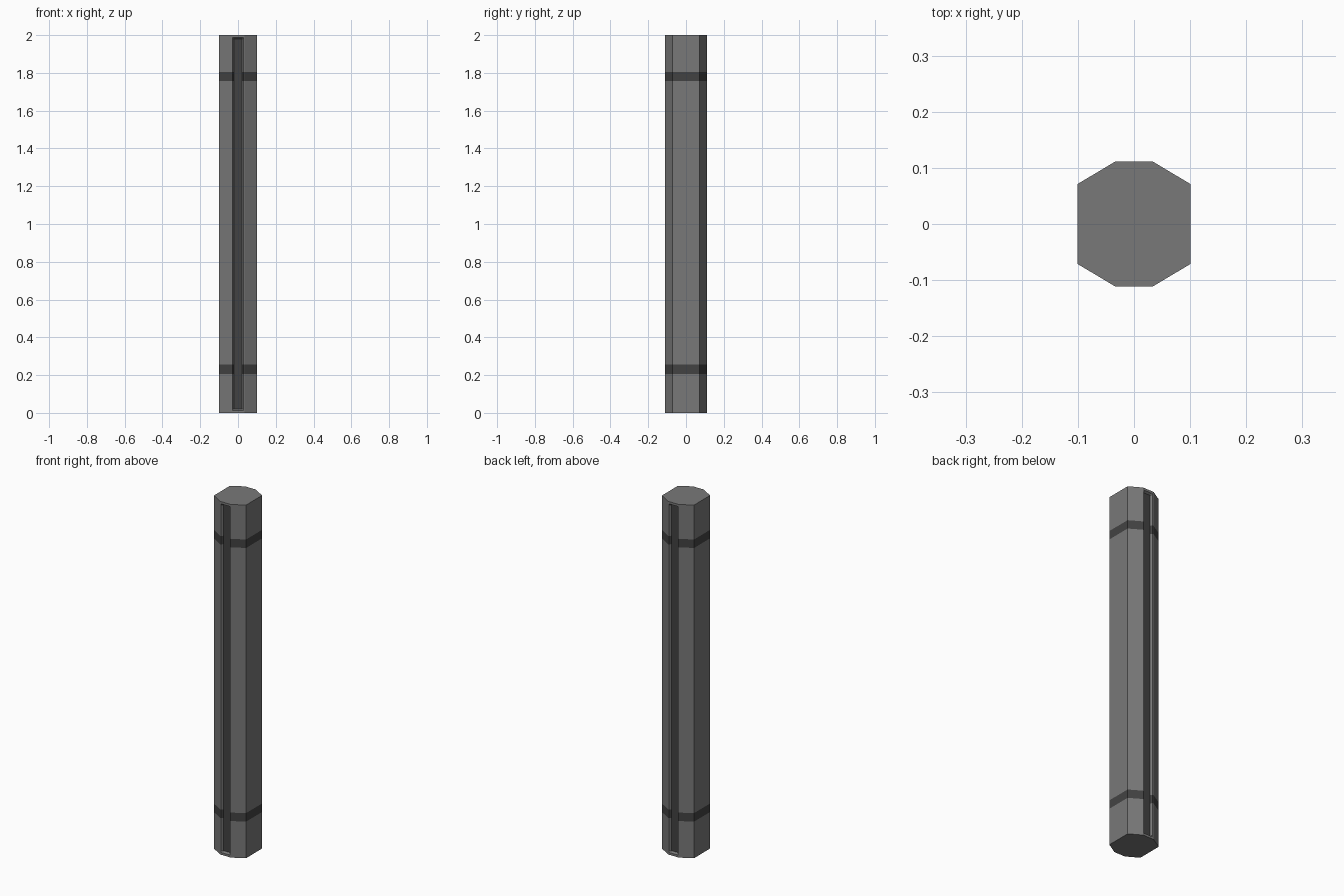
import bpy, bmesh

if "Cube" in bpy.data.objects:
    bpy.data.objects.remove(bpy.data.objects["Cube"])

def material(name, v):
    m = bpy.data.materials.new(name)
    m.diffuse_color = (v, v, v, 1)
    m.use_nodes = True
    m.node_tree.nodes["Principled BSDF"].inputs["Base Color"].default_value = m.diffuse_color
    return m

# half outline of the octagonal post with a shallow groove in the front face
def profile(depth):
    half = [(-.101, -.071), (-.034, -.111), (-.028, -.111), (-.02, -.111 + depth),
            (.02, -.111 + depth), (.028, -.111), (.034, -.111), (.101, -.071)]
    return half + [(-x, -y) for x, y in half]  # back is the front turned round

FLOOR = (3, 11)  # outline segments forming the groove floors
D = .012
# stations up the post: height, groove depth
stations = [(0, 0), (.013, 0), (.02, D), (.207, D), (.255, D),
            (1.757, D), (1.805, D), (1.98, D), (1.987, 0), (2, 0)]
BANDS = (3, 5)   # dark rings near both ends

bm = bmesh.new()
rings = [[bm.verts.new((x, y, z)) for x, y in profile(d)] for z, d in stations]
n = len(rings[0])
for k, (a, b) in enumerate(zip(rings, rings[1:])):
    for i in range(n):
        j = (i + 1) % n
        f = bm.faces.new((a[i], a[j], b[j], b[i]))
        if k in BANDS or (i in FLOOR and 2 <= k <= 6):
            f.material_index = 1
# end caps
bm.faces.new(rings[0][::-1])
bm.faces.new(rings[-1])

# the dark ring near the upper end sits between stations 5 and 6
bmesh.ops.recalc_face_normals(bm, faces=bm.faces)
mesh = bpy.data.meshes.new("post")
bm.to_mesh(mesh)
bm.free()
mesh.materials.append(material("grey metal", .19))
mesh.materials.append(material("dark trim", .055))
post = bpy.data.objects.new("post", mesh)
bpy.context.collection.objects.link(post)
